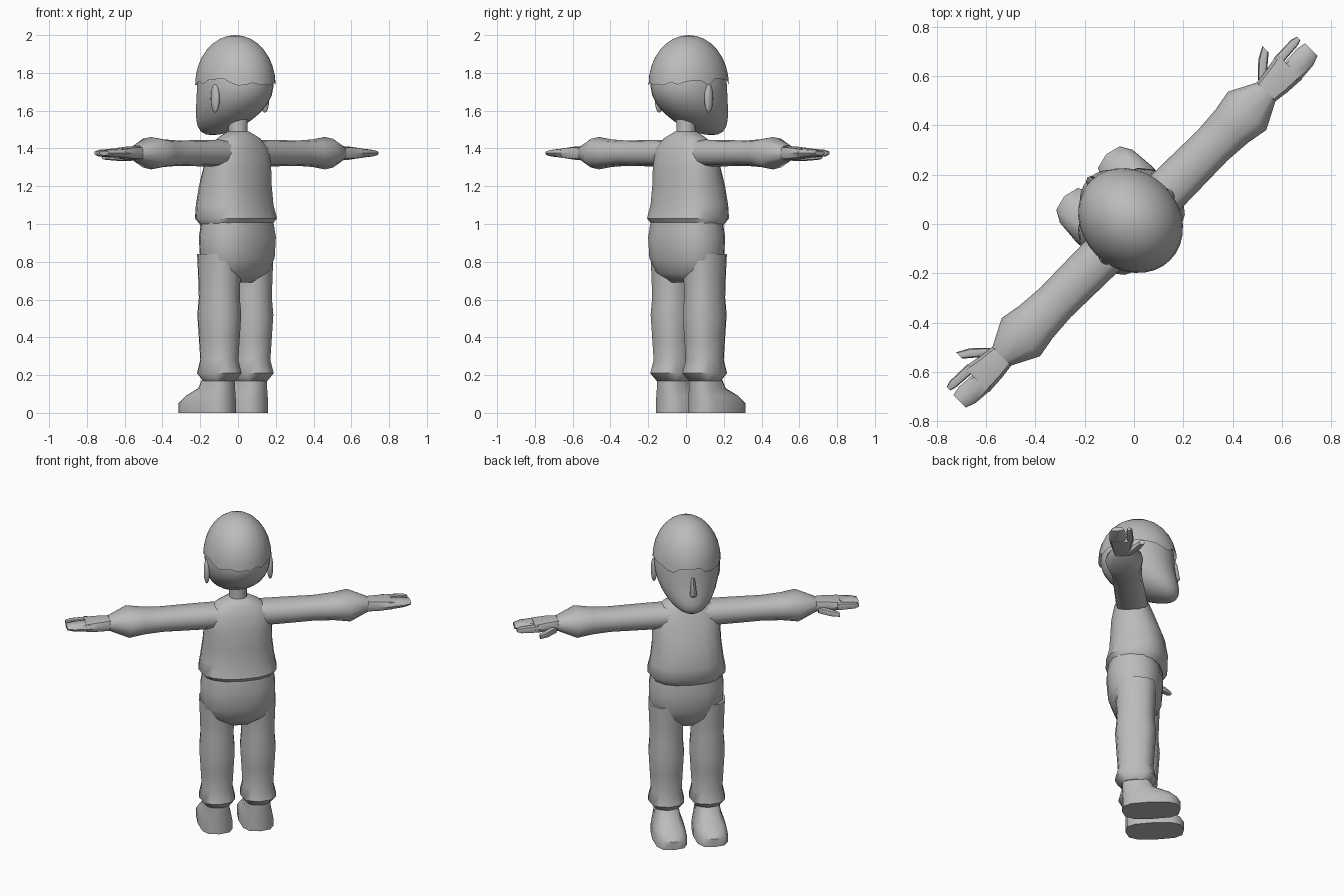
import bpy, bmesh, math, random
from mathutils import Matrix, Vector

random.seed(4)
cube = bpy.data.objects.get("Cube")
if cube:
    bpy.data.objects.remove(cube, do_unlink=True)

grey = bpy.data.materials.new("plain grey")
grey.use_nodes = True
tone = (.5, .5, .5, 1)
grey.diffuse_color = tone
grey.node_tree.nodes["Principled BSDF"].inputs["Base Color"].default_value = tone

# The figure is shaped facing -y, then turned diagonally
TURN = Matrix.Rotation(math.radians(-135), 4, "Z")


def finish(name, bm):
    """Turn the part to its heading and make a smooth-shaded object."""
    bm.transform(TURN)
    mesh = bpy.data.meshes.new(name)
    bm.to_mesh(mesh)
    bm.free()
    mesh.materials.append(grey)
    part = bpy.data.objects.new(name, mesh)
    bpy.context.collection.objects.link(part)
    bpy.ops.object.select_all(action="DESELECT")
    part.select_set(True)
    bpy.context.view_layer.objects.active = part
    bpy.ops.object.shade_smooth_by_angle(angle=math.radians(50))


def rounded(angle, power):
    """Point on a unit circle that is squared off by a higher power."""
    return [math.copysign(abs(c) ** (2 / power), c)
            for c in (math.cos(angle), math.sin(angle))]


def loft(name, rings, centre=(0, 0, 0), sideways=False, sides=12, power=2.4):
    """Skin rings of (position, half width, half depth, optional forward shift).
    Upright rings stack along z; sideways rings run outwards along x."""
    bm = bmesh.new()
    loops = []
    for along, width, depth, *shift in rings:
        forward = sum(shift)
        loop = []
        for k in range(sides):
            u, v = rounded(math.tau * k / sides, power)
            if sideways:
                point = Vector((along, -forward - u * width, v * depth))
                point.x *= math.copysign(1, centre[0])
                point += Vector((0, centre[1], centre[2]))
            else:
                point = Vector((u * width, v * depth - forward, along))
                point += Vector(centre)
            loop.append(bm.verts.new(point))
        loops.append(loop)
    for low, high in zip(loops, loops[1:]):
        for k in range(sides):
            m = (k + 1) % sides
            bm.faces.new((low[k], low[m], high[m], high[k]))
    bm.faces.new(loops[0])
    bm.faces.new(loops[-1])
    bmesh.ops.recalc_face_normals(bm, faces=bm.faces)
    finish(name, bm)


def ellipsoid(centre, radii, segments=24):
    bm = bmesh.new()
    place = Matrix.Translation(centre) @ Matrix.Diagonal((*radii, 1))
    bmesh.ops.create_uvsphere(bm, u_segments=segments, v_segments=16,
                              radius=1, matrix=place)
    return bm


# Shirt body with a flared hem
loft("shirt", [(.99, .2, .15), (1.03, .23, .18), (1.1, .216, .172, .01),
               (1.2, .204, .16, .005), (1.3, .2, .138, -.01),
               (1.4, .19, .108, -.02), (1.455, .13, .08, -.02),
               (1.49, .055, .055, -.015)],
     centre=(0, -.015, 0), sides=16)

# Seat of the trousers
loft("trouser_seat", [(.69, .11, .07), (.74, .18, .125), (.82, .218, .155),
                      (.93, .22, .165), (1.03, .205, .15)],
     centre=(0, -.005, 0), sides=16)

# Neck and head, with the lower face sliding forward to the chin
loft("neck", [(1.42, .06, .06), (1.5, .052, .052), (1.57, .055, .055)], power=2)
HEAD_MIDDLE, HEAD_RADIUS = 1.74, .26
head = ellipsoid((0, -.02, HEAD_MIDDLE - .01), (.19, .215, HEAD_RADIUS))
for vert in head.verts:
    below = max(0, HEAD_MIDDLE - vert.co.z) / HEAD_RADIUS
    vert.co.y -= .16 * below ** 2
finish("head", head)
loft("nose", [(1.585, .014, .016), (1.605, .024, .036), (1.71, .01, .018)],
     centre=(0, -.232, 0), sides=8)

# Hair cap with a ragged fringe
hair = ellipsoid((0, -.02, HEAD_MIDDLE), (.197, .228, HEAD_RADIUS), segments=32)
lower = [v for v in hair.verts if v.co.z < HEAD_MIDDLE - .01]
bmesh.ops.delete(hair, geom=lower, context="VERTS")
for vert in hair.verts:
    if vert.is_boundary:
        vert.co.z += random.uniform(-.01, .035)
finish("hair", hair)

ARM_HEIGHT = 1.375
for label, side in (("left", 1), ("right", -1)):
    # Ear
    finish(label + "_ear", ellipsoid((.186 * side, .015, 1.665),
                                     (.018, .028, .075), segments=12))

    # Sleeve with a gathered cuff
    shoulder = (side, 0, ARM_HEIGHT)
    sleeve = [(.1, .092), (.25, .09), (.45, .086), (.56, .094),
              (.65, .11), (.76, .053)]
    loft(label + "_sleeve", [(x, w, .78 * w) for x, w in sleeve],
         centre=shoulder, sideways=True)

    # Palm, forefinger, joined fingers and thumb
    digits = {
        "palm": [(.73, .05, .038), (.82, .062, .036), (.9, .072, .028, .005)],
        "forefinger": [(.88, .02, .024, .055), (.98, .018, .018, .06),
                       (1.005, .01, .01, .06)],
        "fingers": [(.88, .048, .026, -.018), (.97, .047, .02, -.012),
                    (1.01, .036, .012, -.008)],
    }
    for part, rings in digits.items():
        loft(label + "_" + part, rings, centre=shoulder, sideways=True,
             sides=8, power=3)
    loft(label + "_thumb", [(.77, .024, .022, .035), (.83, .026, .02, .09),
                            (.88, .018, .014, .125)],
         centre=(side, 0, ARM_HEIGHT - .02), sideways=True, sides=8)

    # Trouser leg with a gathered ankle
    leg = [(.17, .076), (.21, .106), (.28, .09), (.4, .097), (.52, .104),
           (.61, .097), (.72, .1), (.84, .105)]
    loft(label + "_trouser_leg", [(z, w, 1.15 * w) for z, w in leg],
         centre=(.12 * side, -.02, 0))

    # Shoe, every layer sharing one heel line
    shoe = [(0, .098, .17), (.05, .097, .17), (.09, .088, .145),
            (.13, .075, .1), (.2, .068, .08)]
    loft(label + "_shoe", [(z, w, d, d - .06) for z, w, d in shoe],
         centre=(.12 * side, 0, 0), power=3)
